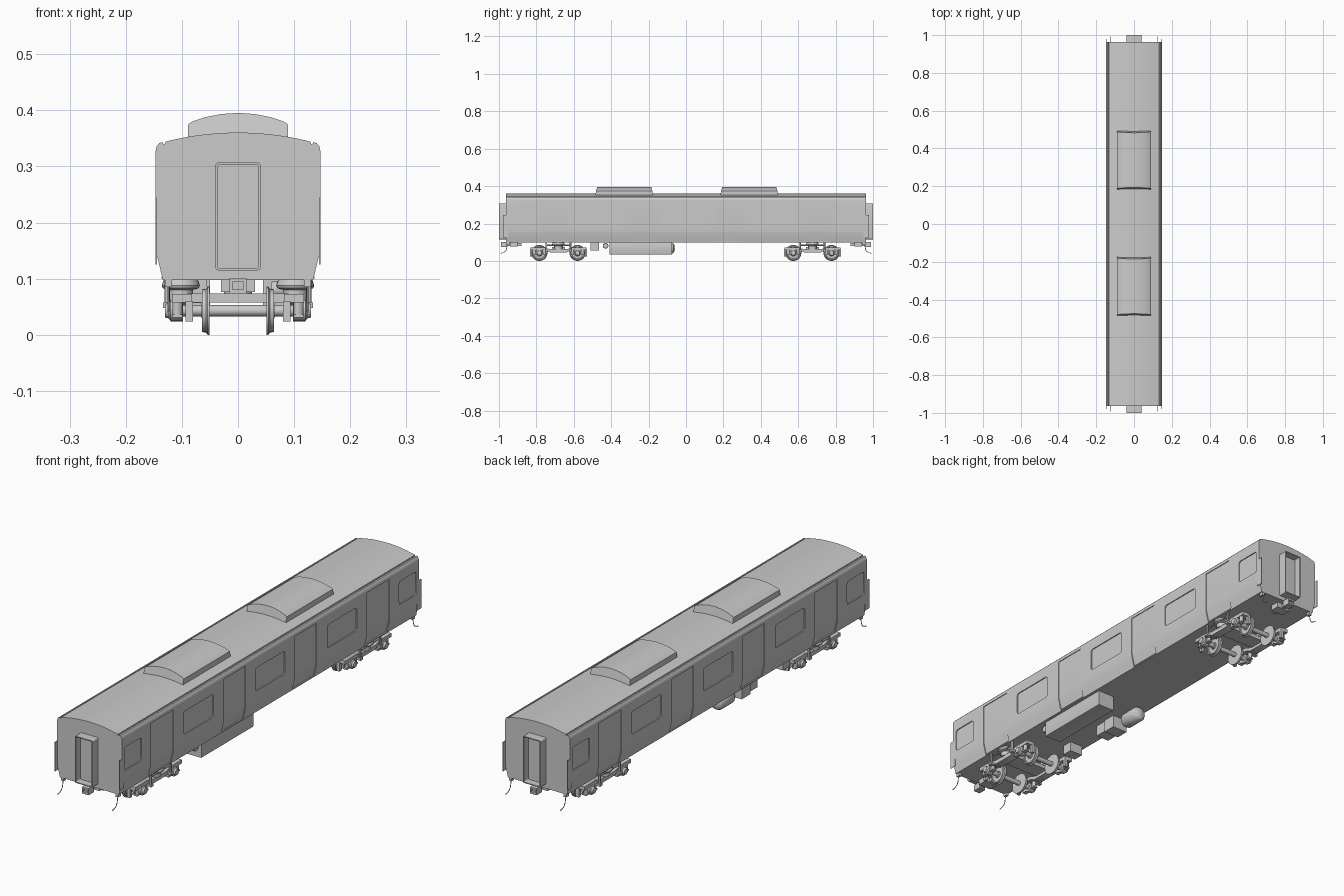
import bpy, bmesh, math
from mathutils import Vector, Matrix

if "Cube" in bpy.data.objects:
    bpy.data.objects.remove(bpy.data.objects["Cube"])


def new_obj(name, bm):
    bmesh.ops.recalc_face_normals(bm, faces=bm.faces[:])
    me = bpy.data.meshes.new(name)
    bm.to_mesh(me)
    bm.free()
    ob = bpy.data.objects.new(name, me)
    bpy.context.collection.objects.link(ob)
    return ob


def add_prism(bm, pts, axis, a, b):
    def place(p, t):
        return {'x': (t, p[0], p[1]), 'y': (p[0], t, p[1]), 'z': (p[0], p[1], t)}[axis]
    lo = [bm.verts.new(place(p, a)) for p in pts]
    hi = [bm.verts.new(place(p, b)) for p in pts]
    bm.faces.new(lo)
    bm.faces.new(hi)
    n = len(pts)
    for i in range(n):
        bm.faces.new((lo[i], lo[(i + 1) % n], hi[(i + 1) % n], hi[i]))


def prism(name, pts, axis, a, b):
    bm = bmesh.new()
    add_prism(bm, pts, axis, a, b)
    return new_obj(name, bm)


def box(name, x, y, z):
    return prism(name, [(x[0], y[0]), (x[1], y[0]), (x[1], y[1]), (x[0], y[1])], 'z', *z)


def circle(u, v, r, n=24):
    return [(u + r * math.cos(2 * math.pi * i / n), v + r * math.sin(2 * math.pi * i / n)) for i in range(n)]


def rounded(u0, u1, v0, v1, r, n=4):
    pts = []
    for k, (u, v) in enumerate(((u1 - r, v1 - r), (u0 + r, v1 - r), (u0 + r, v0 + r), (u1 - r, v0 + r))):
        for i in range(n + 1):
            t = math.pi / 2 * (k + i / n)
            pts.append((u + r * math.cos(t), v + r * math.sin(t)))
    return pts


def lathe(name, prof, axis, loc, n=28):
    """Revolve (radius, distance) points about an axis through loc."""
    bm = bmesh.new()
    vs = [bm.verts.new((r, 0, h)) for r, h in prof]
    es = [bm.edges.new(e) for e in zip(vs, vs[1:])]
    bmesh.ops.spin(bm, geom=vs + es, axis=(0, 0, 1), cent=(0, 0, 0), angle=2 * math.pi, steps=n)
    bmesh.ops.remove_doubles(bm, verts=bm.verts[:], dist=1e-5)
    rot = Vector((0, 0, 1)).rotation_difference(Vector(axis)).to_matrix().to_4x4()
    bm.transform(Matrix.Translation(loc) @ rot)
    return new_obj(name, bm)


def cut(ob, cutter):
    m = ob.modifiers.new("cut", 'BOOLEAN')
    m.operation = 'DIFFERENCE'
    m.solver = 'EXACT'
    m.object = cutter
    bpy.context.view_layer.objects.active = ob
    bpy.ops.object.modifier_apply(modifier=m.name)
    bpy.data.objects.remove(cutter)


def tube(name, pts, r):
    cu = bpy.data.curves.new(name, 'CURVE')
    cu.dimensions = '3D'
    cu.bevel_depth = r
    cu.bevel_resolution = 2
    s = cu.splines.new('POLY')
    s.points.add(len(pts) - 1)
    for p, q in zip(s.points, pts):
        p.co = (*q, 1)
    ob = bpy.data.objects.new(name, cu)
    bpy.context.collection.objects.link(ob)


# Car body: one cross-section extruded along y, with gutters at the roof edge
half = [(.134, .098), (.1405, .125), (.1455, .147), (.147, .16), (.147, .327), (.145, .336), (.140, .342),
        (.134, .343), (.133, .340), (.130, .340), (.129, .3445)]
half += [(.129 * (1 - t), .3605 - .016 * (1 - t) ** 2) for t in (.15, .3, .45, .6, .75, .9)]
body = prism("car_body", half + [(-x, z) for x, z in reversed(half)], 'y', -.963, .963)

# Shallow recesses for windows and sliding doors on both sides
windows = [(0, .19), (.465, .19), (-.465, .19), (.89, .11), (-.89, .11)]
doors = [(.70, .145), (-.70, .145), (.23, .14), (-.23, .14)]
bm = bmesh.new()
for s in (-1, 1):
    for y, w in windows:
        add_prism(bm, rounded(y - w / 2, y + w / 2, .193, .288, .01), 'x', s * .143, s * .16)
    for y, w in doors:
        door_cut = [(.131, .104), (.1425, .15), (.144, .162), (.144, .322), (.16, .322), (.16, .104)]
        add_prism(bm, [(s * x, z) for x, z in door_cut], 'y', y - w / 2, y + w / 2)
cut(body, new_obj("recess_cutter", bm))

for s in (-1, 1):
    # Door threshold steps
    for y, w in doors:
        box("door_step", sorted((s * .128, s * .1365)), (y - w / 2, y + w / 2), (.100, .104))

# Roof equipment pods with raked ends
pod = [(.089, .350), (.089, .375), (.082, .380), (.058, .388), (.03, .3935), (0, .3955)]
pod += [(-x, z) for x, z in reversed(pod[:-1])]
for c in (-.33, .338):
    ob = prism("roof_pod", pod, 'y', -1, 1)
    for v in ob.data.vertices:
        rake = .155 - .010 * max(0, (v.co.z - .355) / .04)
        v.co.y = c + v.co.y * rake

for e in (-1, 1):
    # Hollow gangway connection at each end
    gang = prism("gangway", rounded(-.04, .04, .115, .307, .005), 'y', e * .955, e * 1.0)
    cut(gang, prism("gangway_cutter", rounded(-.036, .036, .119, .303, .003), 'y', e * .970, e * 1.05))
    # Coupler head and drawbar
    yy = lambda a, b: sorted((e * a, e * b))
    head = box("coupler_head", (-.015, .015), yy(.955, .99), (.074, .101))
    cut(head, box("coupler_cutter", (-.010, .010), yy(.98, 1.1), (.081, .094)))
    box("drawbar", (-.008, .008), yy(.88, .96), (.08, .095))
    box("coupler_mount", (-.03, .03), yy(.90, .94), (.076, .099))
    for s in (-1, 1):
        # Corner fairing plates and hanging hoses
        box("corner_plate", sorted((s * .1445, s * .147)), yy(.95, .979), (.125, .245))
        x = s * .124
        tube("end_hose", [(x, e * .955, .100), (x, e * .957, .080), (x, e * .960, .062), (x, e * .967, .050),
                          (x, e * .978, .044), (x, e * .992, .041)], .0016)
        box("hose_bracket", sorted((s * .118, s * .130)), yy(.945, .962), (.085, .099))

# Bogies
frame = [(-.15, .058), (-.15, .073), (-.075, .073), (-.05, .064), (.05, .064), (.075, .073), (.15, .073),
         (.15, .058), (.07, .058), (.045, .046), (-.045, .046), (-.07, .058)]
wheel = [(0, 0), (.043, 0), (.043, .003), (.039, .006), (.038, .013), (.033, .013), (.031, .009),
         (.015, .009), (.014, .014), (0, .014)]
axlebox = [(0, .098), (.019, .098), (.019, .120), (.014, .123), (.012, .130), (0, .130)]
for c in (-.682, .676):
    box("bogie_transom", (-.09, .09), (c - .035, c + .035), (.058, .074))
    lathe("bogie_pivot", [(0, .07), (.025, .07), (.025, .1), (0, .1)], (0, 0, 1), (0, c, 0))
    for d in (-.102, .102):
        y = c + d
        lathe("axle", [(0, -.115), (.010, -.115), (.010, .115), (0, .115)], (1, 0, 0), (0, y, .043), 16)
        for s in (-1, 1):
            lathe("wheel", wheel, (s, 0, 0), (s * .051, y, .043))
            lathe("axle_box", axlebox, (s, 0, 0), (0, y, .043), 20)
            for k in (-.027, .027):
                lathe("axle_spring", [(0, .034), (.009, .034), (.009, .062), (0, .062)], (0, 0, 1),
                      (s * .108, y + k, 0), 12)
            box("spring_saddle", sorted((s * .099, s * .117)), (y - .036, y + .036), (.031, .036))
            box("brake_hanger", sorted((s * .080, s * .094)), sorted((c + d * 1.38, c + d * 1.5)), (.024, .060))
    for s in (-1, 1):
        prism("bogie_side_frame", [(c + y, z) for y, z in frame], 'x', s * .082, s * .118)
        lathe("air_spring", [(0, .062), (.022, .062), (.022, .08), (.032, .083), (.034, .088), (.032, .094),
                             (.03, .099), (0, .099)], (0, 0, 1), (s * .102, c, 0))
        for d in (-.065, .065):
            lathe("damper", [(0, .050), (.005, .050), (.005, .1), (0, .1)], (0, 0, 1), (s * .126, c + d, 0), 12)
            box("damper_bracket", sorted((s * .11, s * .134)), (c + d - .008, c + d + .008), (.048, .058))
        tube("bogie_tie_rod", [(s * .124, c - .065, .084), (s * .124, c + .065, .084)], .003)

# Underfloor equipment
prism("equipment_case", rounded(.045, .122, .034, .105, .003, 2), 'y', -.41, -.075)
lathe("small_reservoir", [(0, .06), (.013, .06), (.015, .064), (.015, .108), (.013, .112), (0, .112)], (1, 0, 0),
      (0, -.43, .081), 20)
box("junction_box", (-.115, -.055), (-.51, -.465), (.057, .1))
box("battery_box", (-.12, -.05), (-.245, -.19), (.045, .1))
box("relay_box", (-.115, -.055), (-.30, -.25), (.052, .1))
lathe("air_tank", [(0, -.165), (.015, -.163), (.026, -.157), (.031, -.148), (.031, -.077), (.026, -.068),
                   (.015, -.062), (0, -.06)], (0, 1, 0), (-.088, 0, .068))

# Smooth shading with crisp edges
bpy.ops.object.select_all(action='DESELECT')
for ob in bpy.context.scene.objects:
    if ob.type == 'MESH':
        ob.select_set(True)
bpy.context.view_layer.objects.active = body
bpy.ops.object.shade_smooth_by_angle(angle=math.radians(30))
